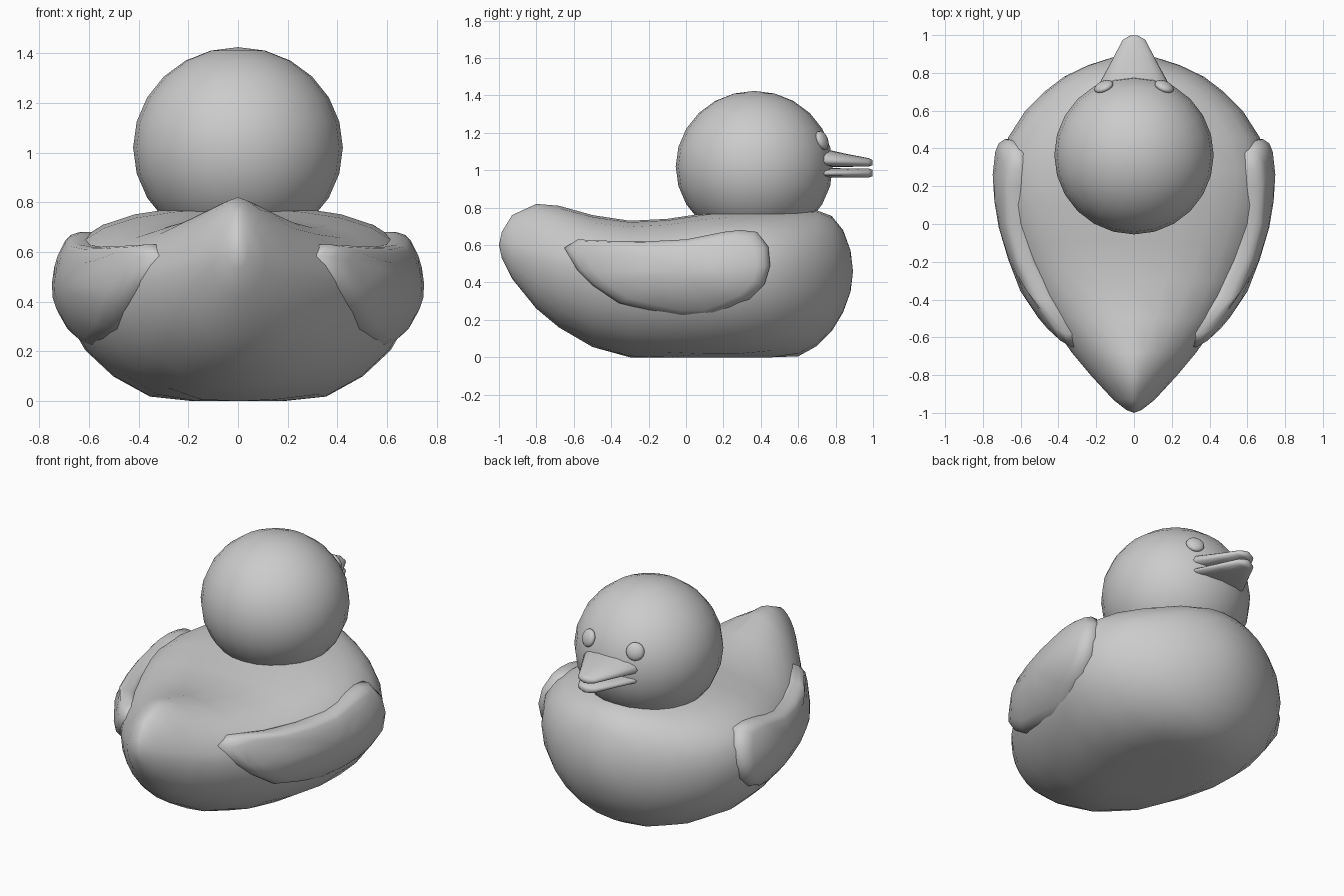
import bpy, bmesh
from math import sin, cos, pi, copysign
from mathutils import Vector

if "Cube" in bpy.data.objects:
    bpy.data.objects.remove(bpy.data.objects["Cube"])


def finish(name, bm):
    bmesh.ops.remove_doubles(bm, verts=bm.verts, dist=0.0005)
    bmesh.ops.recalc_face_normals(bm, faces=bm.faces)
    for f in bm.faces:
        f.smooth = True
    me = bpy.data.meshes.new(name)
    bm.to_mesh(me)
    bm.free()
    ob = bpy.data.objects.new(name, me)
    bpy.context.collection.objects.link(ob)
    return ob


def skin(bm, rings, start=None, end=None):
    """Bridge equal rings of points; close ends with a point or a flat cap."""
    vs = [[bm.verts.new(p) for p in r] for r in rings]
    n = len(vs[0])
    for a, b in zip(vs, vs[1:]):
        for i in range(n):
            bm.faces.new((a[i], a[(i + 1) % n], b[(i + 1) % n], b[i]))
    for ring, tip in ((vs[0], start), (vs[-1], end)):
        if tip is None:
            bm.faces.new(ring)
        else:
            t = bm.verts.new(tip)
            for i in range(n):
                bm.faces.new((ring[i], ring[(i + 1) % n], t))


def section(y, w, zb, zm, zt, n_top, n_bot=2.0, count=24):
    """Superellipse cross-section, flattened on the ground."""
    pts = []
    for i in range(count):
        a = 2 * pi * i / count
        c, s = cos(a), sin(a)
        e = 2 / (n_top if s > 0 else n_bot)
        x = w * copysign(abs(c) ** e, c)
        h = (zt - zm) if s > 0 else (zm - zb)
        pts.append((x, y, max(0, zm + h * copysign(abs(s) ** e, s))))
    return pts


def interp(x, table):
    for (x0, v0), (x1, v1) in zip(table, table[1:]):
        if x <= x1:
            return v0 + (v1 - v0) * (x - x0) / (x1 - x0)
    return table[-1][1]


# Body: y, half width, bottom, widest height, top, upper roundness
stations = [
    (-0.985, 0.04, 0.53, 0.60, 0.67, 1.8),
    (-0.93, 0.11, 0.42, 0.57, 0.76, 1.6),
    (-0.80, 0.23, 0.26, 0.52, 0.82, 1.5),
    (-0.68, 0.33, 0.16, 0.49, 0.81, 1.6),
    (-0.50, 0.455, 0.055, 0.47, 0.76, 1.9),
    (-0.30, 0.565, -0.01, 0.46, 0.73, 2.2),
    (-0.10, 0.645, -0.04, 0.46, 0.74, 2.4),
    (0.10, 0.70, -0.05, 0.46, 0.77, 2.6),
    (0.28, 0.71, -0.05, 0.46, 0.785, 2.6),
    (0.46, 0.665, -0.03, 0.46, 0.79, 2.5),
    (0.60, 0.575, 0.005, 0.46, 0.79, 2.3),
    (0.70, 0.475, 0.06, 0.46, 0.785, 2.1),
    (0.78, 0.37, 0.14, 0.46, 0.755, 2.0),
    (0.84, 0.245, 0.24, 0.46, 0.68, 2.0),
    (0.88, 0.12, 0.35, 0.46, 0.57, 2.0),
]
bm = bmesh.new()
skin(bm, [section(*s) for s in stations], (0, -1, 0.6), (0, 0.893, 0.46))
finish("body", bm)


# Spheres: head and eyes
def ball(name, centre, scale, axis=None, seg=24):
    bm = bmesh.new()
    bmesh.ops.create_uvsphere(bm, u_segments=seg, v_segments=seg // 2, radius=1)
    ob = finish(name, bm)
    ob.location, ob.scale = centre, scale
    if axis:
        ob.rotation_mode = 'QUATERNION'
        ob.rotation_quaternion = axis.to_track_quat('Z', 'Y')
    return ob


ball("head", (0, 0.365, 1.02), (0.422, 0.42, 0.404))
for side, label in ((1, "right"), (-1, "left")):
    ball(label + "_eye", (side * 0.16, 0.727, 1.16), (0.053, 0.053, 0.027),
         Vector((side * 0.16, 0.36, 0.14)), 16)

# Beak: rows are y, half width, bottom, middle, top
beak = {
    "upper_beak": [(0.72, 0.18, 1.02, 1.05, 1.115), (0.745, 0.183, 1.018, 1.05, 1.113),
                   (0.86, 0.12, 1.018, 1.045, 1.087), (0.975, 0.06, 1.02, 1.04, 1.065),
                   (0.998, 0.02, 1.026, 1.04, 1.055)],
    "lower_beak": [(0.72, 0.178, 0.965, 0.985, 1.008), (0.745, 0.18, 0.96, 0.985, 1.012),
                   (0.86, 0.12, 0.96, 0.985, 1.01), (0.975, 0.06, 0.96, 0.985, 1.01),
                   (0.998, 0.02, 0.968, 0.985, 1.002)],
}
for name, rows in beak.items():
    bm = bmesh.new()
    skin(bm, [section(*r, 2.0, 2.6, 16) for r in rows])
    finish(name, bm)

# Wings: side outline (y, z), wrapped over the flank and padded outward
outline = [(-0.65, 0.585), (-0.58, 0.63), (-0.40, 0.622), (-0.2, 0.62), (0, 0.63),
           (0.2, 0.67), (0.29, 0.68), (0.38, 0.67), (0.44, 0.59), (0.45, 0.49),
           (0.42, 0.39), (0.34, 0.31), (0.24, 0.265), (0.12, 0.215), (-0.03, 0.215),
           (-0.2, 0.25), (-0.36, 0.29), (-0.5, 0.385), (-0.58, 0.465)]
reach = [(-0.66, 0.38), (-0.6, 0.43), (-0.38, 0.59), (-0.2, 0.66), (-0.04, 0.71),
         (0.1, 0.735), (0.23, 0.75), (0.40, 0.732), (0.46, 0.71)]


def wing_point(y, z, depth, side):
    dz = z - 0.46
    return (side * (interp(y, reach) - (2.2 if dz < 0 else 1.6) * dz * dz + depth), y, z)


for side, label in ((1, "right"), (-1, "left")):
    bm = bmesh.new()
    rings = []
    for f, depth in ((0.95, -0.11), (1, -0.07), (1, -0.03), (0.95, -0.004), (0.85, 0.002), (0.6, 0.002), (0.3, 0.002)):
        rings.append([wing_point(f * y + (1 - f) * -0.02, f * z + (1 - f) * 0.46, depth, side)
                      for y, z in outline])
    skin(bm, rings, wing_point(-0.02, 0.46, -0.11, side), wing_point(-0.02, 0.46, 0.002, side))
    finish(label + "_wing", bm)
